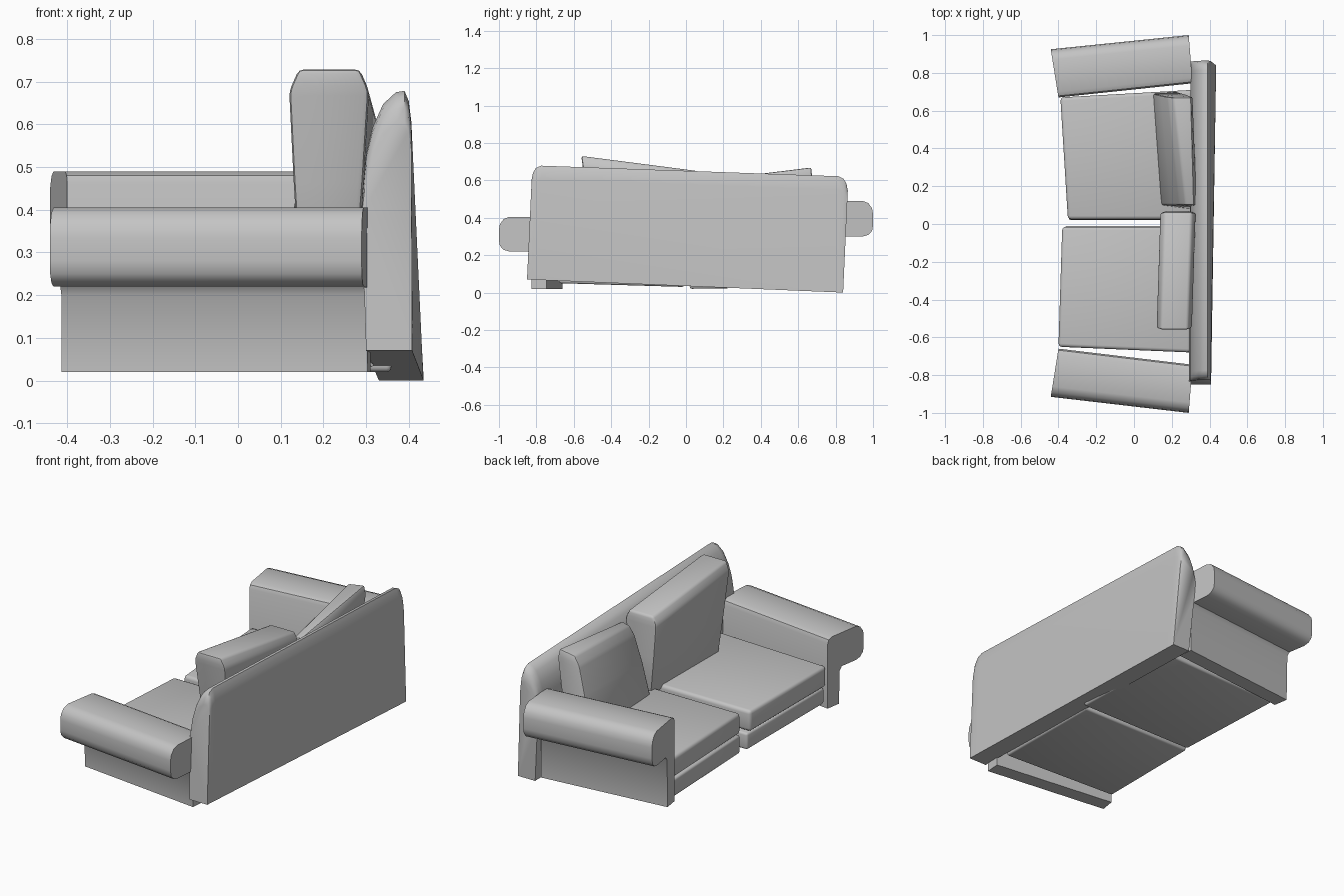
import bpy, bmesh, math

cube = bpy.data.objects.get("Cube")
if cube:
    bpy.data.objects.remove(cube, do_unlink=True)

fabric = bpy.data.materials.new("grey_fabric")
fabric.use_nodes = True
GREY = (0.55, 0.55, 0.55, 1)
fabric.diffuse_color = GREY
fabric.node_tree.nodes["Principled BSDF"].inputs["Base Color"].default_value = GREY


def loft(name, rings, bevel=0.0, segments=3):
    """Skin a list of equal rings, cap both ends and round the edges."""
    bm = bmesh.new()
    rows = [[bm.verts.new(p) for p in ring] for ring in rings]
    n = len(rows[0])
    for a, b in zip(rows, rows[1:]):
        for i in range(n):
            j = (i + 1) % n
            bm.faces.new((a[i], a[j], b[j], b[i]))
    bm.faces.new(rows[0])
    bm.faces.new(rows[-1])
    bmesh.ops.recalc_face_normals(bm, faces=bm.faces)
    if bevel:
        bmesh.ops.bevel(bm, geom=list(bm.edges), offset=bevel, segments=segments,
                        profile=0.5, affect='EDGES', clamp_overlap=True)
    mesh = bpy.data.meshes.new(name)
    bm.to_mesh(mesh)
    bm.free()
    mesh.materials.append(fabric)
    obj = bpy.data.objects.new(name, mesh)
    bpy.context.collection.objects.link(obj)
    bpy.ops.object.select_all(action='DESELECT')
    obj.select_set(True)
    bpy.context.view_layer.objects.active = obj
    bpy.ops.object.shade_smooth_by_angle(angle=math.radians(38))
    return obj


# Arms: a thin side panel under a wide rounded roll, splayed towards the rear
def arm(name, side, y_front, roll_low, top):
    low = 0.02
    profile = [(0, low), (0, top - .03), (.008, top - .01), (.03, top), (.20, top),
               (.23, top - .012), (.25, top - .04), (.255, top - .07),
               (.255, roll_low + .06), (.25, roll_low + .03), (.23, roll_low + .008),
               (.20, roll_low), (.10, roll_low), (.085, roll_low - .02), (.08, low)]
    front = [(-.40 - .16 * a, side * (y_front + a), z) for a, z in profile]
    back = [(.31 - .08 * a, side * (.745 + a), z) for a, z in profile]
    loft(name, [front, back])


arm("right_arm", -1, .66, .22, .405)
arm("left_arm", 1, .67, .30, .49)


# Backrest: rounded top, slightly twisted from one end to the other
def back_section(t, drop):
    """t runs from 0 at the -y end to 1 at the +y end."""
    low, high = .07 * (1 - t), .68 - .06 * t - drop
    shift = .03 * t
    shape = [(.30 + shift, 0), (.29 + shift / 2, .60), (.30, .76), (.315, .86),
             (.34, .95), (.37, .995), (.39, 1), (.40, .96), (.406, .88), (.408 + shift * .9, 0)]
    return [(x, -.85 + 1.69 * t + .025 * f, low + (high - low) * f) for x, f in shape]


loft("backrest", [back_section(t, d) for t, d in
                  ((0, .075), (.004, .04), (.013, .013), (.03, 0),
                   (.97, 0), (.987, .013), (.996, .04), (1, .075))])


# Seat bases and cushions: outer and inner sides have their own depth and height
def slab(name, inner, outer, thick, bevel):
    """inner and outer are (y_front, y_back, x_front, x_back, bottom z)."""
    def ring(h):
        (a, b, c, d, e), (p, q, r, s, u) = inner, outer
        return [(c, a, e + h), (d, b, e + h), (s, q, u + h), (r, p, u + h)]
    loft(name, [ring(0), ring(thick)], bevel)


slab("left_seat_base", (.02, .02, -.345, .36, .02), (.665, .70, -.385, .33, .03), .10, .012)
slab("right_seat_base", (-.01, -.01, -.365, .32, .03), (-.645, -.68, -.39, .30, .05), .09, .012)
slab("left_seat_cushion", (.025, .025, -.35, .33, .13), (.67, .71, -.39, .31, .14), .115, .018)
slab("right_seat_cushion", (-.015, -.015, -.38, .31, .13), (-.65, -.68, -.40, .30, .145), .115, .018)

# Right back pillow: tilted block, fullest in the middle of its height
rings = []
for f, grow in ((0, 0), (.5, .008), (.9, .012), (1, -.012)):
    z1, z2 = .22 + .51 * f, .22 + .43 * f
    y1, y2 = -.49 - .07 * f, .07 - .01 * f
    x1, x2 = .145 - .015 * f - grow, .275 + .022 * f + grow
    rings.append([(x1, y1, z1), (x2, y1, z1), (x2 + .02, y2, z2), (x1 + .02, y2, z2)])
loft("right_back_pillow", rings, .012, 2)

# Left back pillow: leans back against the backrest and is turned a little
low = [(.10, .69, .24), (.23, .70, .26), (.30, .08, .24), (.14, .10, .22)]
high = [(.20, .67, .655), (.31, .67, .67), (.325, .10, .60), (.265, .10, .59)]


def blend(f, grow):
    return [(a[0] + (b[0] - a[0]) * f + g * grow, a[1] + (b[1] - a[1]) * f,
             a[2] + (b[2] - a[2]) * f)
            for a, b, g in zip(low, high, (-1, 1, 1, -1))]


loft("left_back_pillow", [blend(0, 0), blend(.5, .012), blend(.88, .01), blend(1, -.008)], .01, 2)
